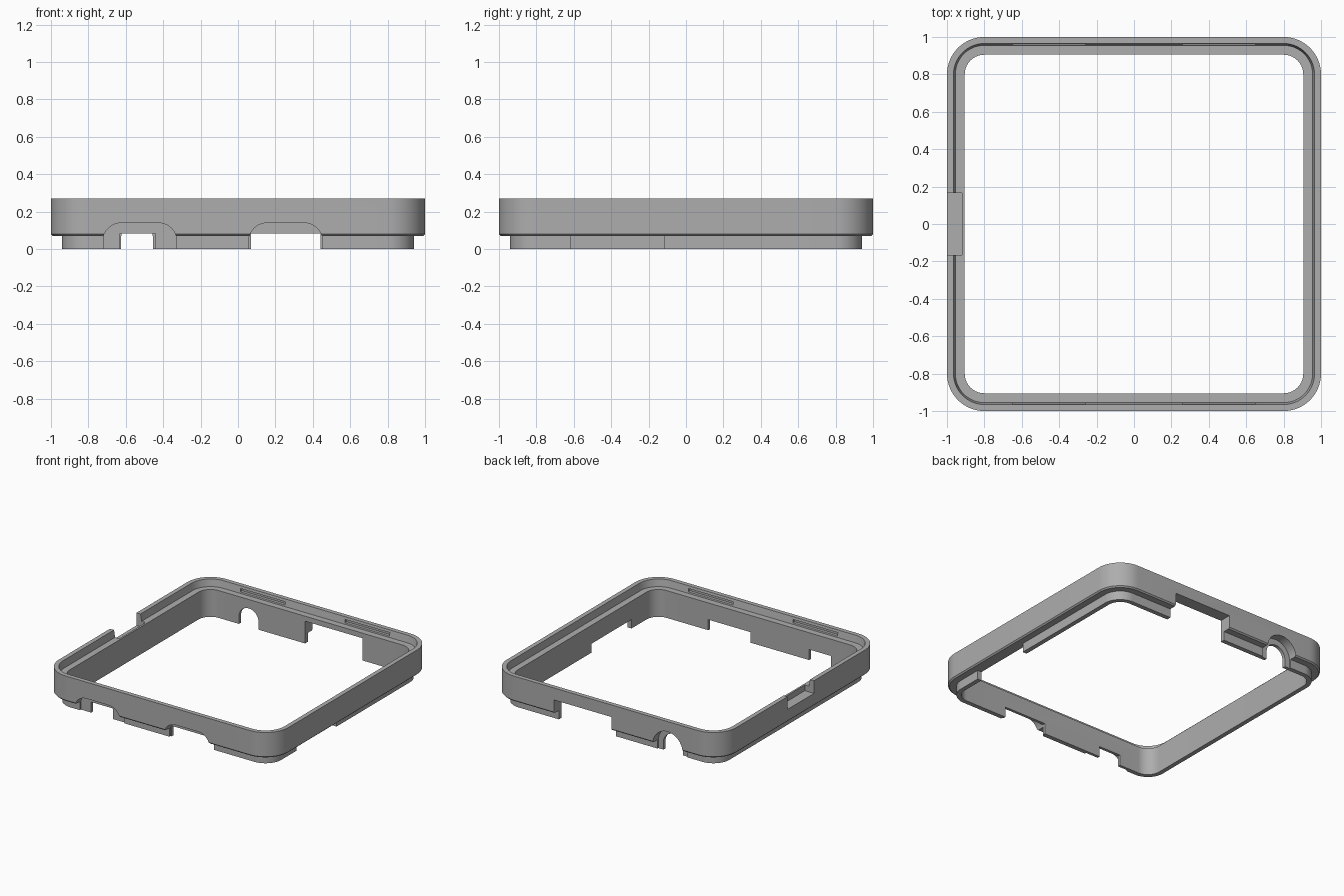
import bpy, bmesh, math

cube = bpy.data.objects.get("Cube")
if cube:
    bpy.data.objects.remove(cube, do_unlink=True)

grey = bpy.data.materials.new("mid_grey")
grey.use_nodes = True
GREY = (0.42, 0.42, 0.42, 1)
grey.diffuse_color = GREY
grey.node_tree.nodes["Principled BSDF"].inputs["Base Color"].default_value = GREY

CORNER = 0.8   # all corner arcs share this centre offset
STEPS = 14


def make_object(name, bm):
    bmesh.ops.recalc_face_normals(bm, faces=bm.faces)
    mesh = bpy.data.meshes.new(name)
    bm.to_mesh(mesh)
    bm.free()
    obj = bpy.data.objects.new(name, mesh)
    bpy.context.collection.objects.link(obj)
    mesh.materials.append(grey)
    return obj


def rounded_loop(bm, half, z):
    """Ring of vertices around a rounded square."""
    verts = []
    r = half - CORNER
    for q, (sx, sy) in enumerate(((1, 1), (-1, 1), (-1, -1), (1, -1))):
        for i in range(STEPS + 1):
            a = math.pi / 2 * (q + i / STEPS)
            verts.append(bm.verts.new((sx * CORNER + r * math.cos(a),
                                       sy * CORNER + r * math.sin(a), z)))
    return verts


def frame_ring(name, section):
    """Sweep a closed (half width, height) section around the square."""
    bm = bmesh.new()
    loops = [rounded_loop(bm, h, z) for h, z in section]
    for a, b in zip(loops, loops[1:] + loops[:1]):
        n = len(a)
        for i in range(n):
            j = (i + 1) % n
            bm.faces.new((a[i], a[j], b[j], b[i]))
    return make_object(name, bm)


def cut(target, outline, y0, y1):
    """Remove an (x, z) outline extruded from y0 to y1."""
    bm = bmesh.new()
    face = bm.faces.new([bm.verts.new((x, y0, z)) for x, z in outline])
    out = bmesh.ops.extrude_face_region(bm, geom=[face])
    moved = [v for v in out["geom"] if isinstance(v, bmesh.types.BMVert)]
    bmesh.ops.translate(bm, verts=moved, vec=(0, y1 - y0, 0))
    cutter = make_object("cutter", bm)
    cutter.hide_render = True
    mod = target.modifiers.new("cut", 'BOOLEAN')
    mod.operation = 'DIFFERENCE'
    mod.solver = 'EXACT'
    mod.object = cutter
    bpy.context.view_layer.objects.active = target
    bpy.ops.object.modifier_apply(modifier=mod.name)
    bpy.data.objects.remove(cutter, do_unlink=True)


def box(x0, x1, z0, z1):
    return [(x0, z0), (x1, z0), (x1, z1), (x0, z1)]


def arch(cx, cz, r, steps=20):
    arc = [(cx + r * math.cos(math.pi * i / steps),
            cz + r * math.sin(math.pi * i / steps)) for i in range(steps + 1)]
    return [(cx - r, -0.1), (cx + r, -0.1)] + arc


def port(cx, half, top, r, steps=8):
    """Recess with a flat top and sweeping shoulders."""
    pts = [(cx - half, -0.1), (cx + half, -0.1)]
    for side in (1, -1):
        arc = []
        for i in range(steps + 1):
            a = math.radians(15 + 75 * i / steps)
            arc.append((cx + side * (half - r * math.cos(math.radians(15))
                                     + r * math.cos(a)),
                        top - r + r * math.sin(a)))
        pts += arc if side == 1 else arc[::-1]
    return pts


# Main frame: outer wall, stepped top rim, inner wall and lower lip
frame = frame_ring("frame", [(0.99, 0.07), (1.0, 0.08), (1.0, 0.27),
                             (0.965, 0.27), (0.955, 0.215), (0.905, 0.215),
                             (0.905, 0), (0.94, 0), (0.94, 0.07)])

# Front ports: outer recess, then opening through the lip
for cx, gap in ((-0.525, 0.095), (0.255, 0.185)):
    cut(frame, port(cx, 0.195, 0.14, 0.1), -1.1, -0.927)
    mid = cx - 0.01 if gap < 0.1 else cx
    cut(frame, box(mid - gap, mid + gap, -0.1, 0.083), -1.1, -0.85)

# Back: wide rectangular opening and recessed round opening
cut(frame, box(-0.05, 0.45, -0.1, 0.175), 0.85, 1.1)
cut(frame, arch(-0.54, 0.06, 0.13), 0.93, 1.1)
cut(frame, arch(-0.54, 0.06, 0.085), 0.85, 1.1)

# Lip gap on the +x side
cut(frame, [(0.85, -0.1), (0.97, -0.1), (0.97, 0.07), (0.85, 0.07)],
    -0.615, -0.115)

# Notch through the rim on the -x side
cut(frame, box(-1.1, -0.92, 0.17, 0.4), -0.165, 0.165)

# Snap slots inside the front and back rims
for sy in (-1, 1):
    for cx in (-0.455, 0.455):
        cut(frame, box(cx - 0.195, cx + 0.195, 0.226, 0.25),
            sy * 0.93, sy * 0.98)

bpy.ops.object.select_all(action='DESELECT')
frame.select_set(True)
bpy.context.view_layer.objects.active = frame
bpy.ops.object.shade_smooth_by_angle(angle=math.radians(30))
